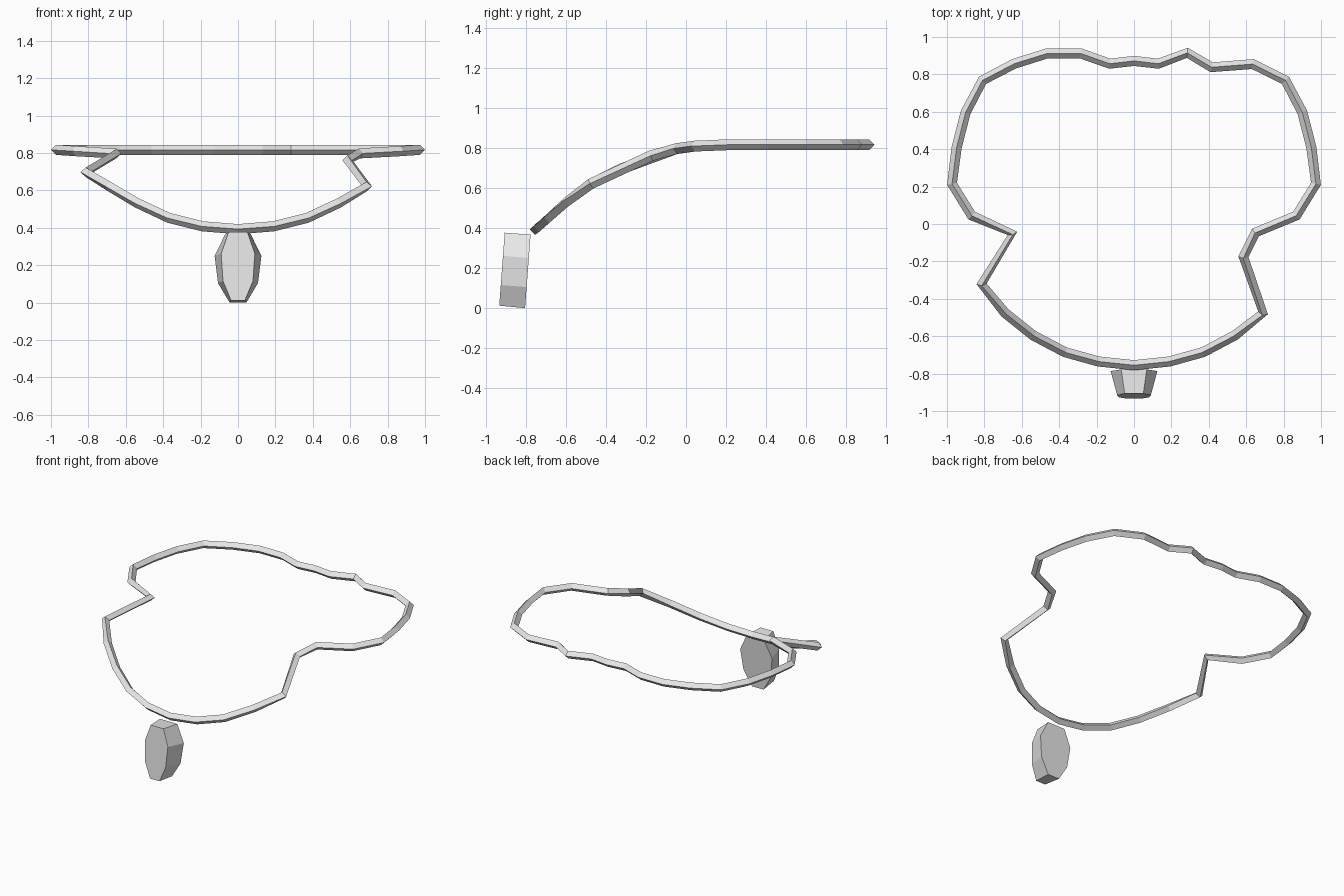
import bpy, bmesh, math
from mathutils import Vector

cube = bpy.data.objects.get("Cube")
if cube:
    bpy.data.objects.remove(cube)

grey = bpy.data.materials.new("pale grey")
grey.use_nodes = True
grey.diffuse_color = (0.8, 0.8, 0.8, 1)
grey.node_tree.nodes["Principled BSDF"].inputs["Base Color"].default_value = (0.8, 0.8, 0.8, 1)


def finish(bm, name):
    bmesh.ops.recalc_face_normals(bm, faces=bm.faces)
    mesh = bpy.data.meshes.new(name)
    bm.to_mesh(mesh)
    bm.free()
    mesh.materials.append(grey)
    obj = bpy.data.objects.new(name, mesh)
    bpy.context.collection.objects.link(obj)
    return obj


def bridge(bm, a, b):
    for i in range(len(a)):
        j = (i + 1) % len(a)
        bm.faces.new((a[i], a[j], b[j], b[i]))


# Height of the cord along y: flat behind, drooping towards the chest
DROOP = [(-0.755, 0.393), (-0.735, 0.408), (-0.685, 0.453), (-0.595, 0.533),
         (-0.475, 0.622), (-0.315, 0.70), (-0.175, 0.762), (-0.045, 0.798),
         (0.045, 0.81), (0.215, 0.817), (1.0, 0.817)]


def droop(y):
    for (y0, z0), (y1, z1) in zip(DROOP, DROOP[1:]):
        if y <= y1:
            return z0 + (z1 - z0) * (y - y0) / (y1 - y0)
    return DROOP[-1][1]


# Cord: a closed tube of diamond section, its two sides differing slightly
shoulder = [(0.868, 0.045), (0.973, 0.215), (0.948, 0.41), (0.9, 0.597), (0.81, 0.768)]
chest = [(0.19, -0.735), (0.37, -0.685), (0.54, -0.595), (0.69, -0.475)]


def mirror(points):
    return [(-x, y) for x, y in reversed(points)]


left_side = chest + [(0.585, -0.175), (0.65, -0.045)] + shoulder
nape = [(0.635, 0.855), (0.415, 0.838), (0.285, 0.915), (0.13, 0.857), (0, 0.872),
        (-0.13, 0.857), (-0.285, 0.912), (-0.465, 0.912), (-0.64, 0.857)]
right_side = mirror(shoulder) + [(-0.65, -0.05), (-0.815, -0.32)] + mirror(chest)
path = [Vector((x, y, droop(y))) for x, y in [(0, -0.755)] + left_side + nape + right_side]

RADIUS = 0.027
bm = bmesh.new()
rings = []
for i, p in enumerate(path):
    before = (p - path[i - 1]).normalized()
    after = (path[(i + 1) % len(path)] - p).normalized()
    tangent = (before + after).normalized()
    side = tangent.cross(Vector((0, 0, 1))).normalized()
    up = side.cross(tangent)
    rings.append([bm.verts.new(p + RADIUS * d) for d in (side, up, -side, -up)])
for i, ring in enumerate(rings):
    bridge(bm, rings[i - 1], ring)
finish(bm, "necklace_cord")

# Pendant: an eight-sided tooth-like slab, bevelled to a smaller front face
front_half = [(0.05, 0.377), (0.09, 0.262), (0.08, 0.115), (0.037, 0.012)]
back_half = [(0.068, 0.367), (0.125, 0.25), (0.107, 0.105), (0.045, 0.0)]
bm = bmesh.new()
loops = []
for half, base_y in ((front_half, -0.935), (back_half, -0.805)):
    loops.append([bm.verts.new((x, base_y + 0.075 * z, z)) for x, z in half + mirror(half)])
    bm.faces.new(loops[-1])
bridge(bm, *loops)
finish(bm, "pendant")
